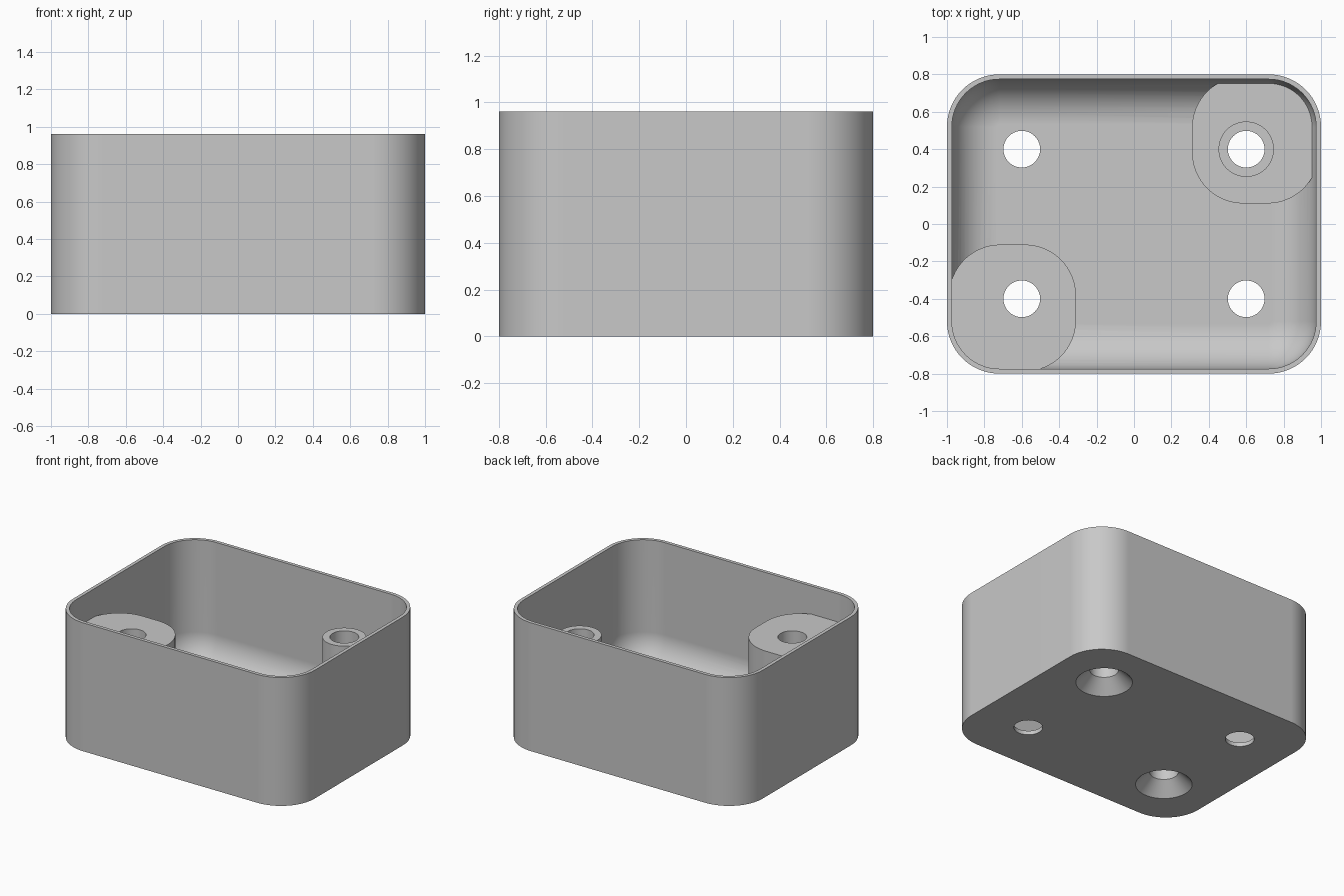
import bpy
import bmesh
from math import cos, sin, pi, radians

cube = bpy.data.objects.get("Cube")
if cube:
    bpy.data.objects.remove(cube, do_unlink=True)

LENGTH, WIDTH, HEIGHT = 2.0, 1.6, 0.96
CORNER, WALL, FLOOR, FILLET = 0.28, 0.026, 0.03, 0.24
POST_TOP, LOW_PAD_TOP = 0.75, 0.17
HOLE_X, HOLE_Y, HOLE_R = 0.6, 0.4, 0.098

grey = bpy.data.materials.new("Light grey")
grey.use_nodes = True
grey.diffuse_color = (0.58, 0.58, 0.58, 1)
grey.node_tree.nodes["Principled BSDF"].inputs["Base Color"].default_value = grey.diffuse_color


def rounded_rect(x0, x1, y0, y1, r, z, steps=16):
    """Counter-clockwise outline of a rectangle with round corners."""
    centres = [(x1 - r, y1 - r), (x0 + r, y1 - r), (x0 + r, y0 + r), (x1 - r, y0 + r)]
    points = []
    for q, (cx, cy) in enumerate(centres):
        for i in range(steps + 1):
            a = (q + i / steps) * pi / 2
            points.append((cx + r * cos(a), cy + r * sin(a), z))
    return points


def circle(x, y, r, z, steps=64):
    return [(x + r * cos(2 * pi * i / steps), y + r * sin(2 * pi * i / steps), z)
            for i in range(steps)]


def loft(name, outlines):
    """Join matching outlines into a closed, capped solid."""
    bm = bmesh.new()
    rings = [[bm.verts.new(p) for p in outline] for outline in outlines]
    for low, high in zip(rings, rings[1:]):
        for i in range(len(low)):
            j = (i + 1) % len(low)
            bm.faces.new((low[i], low[j], high[j], high[i]))
    bm.faces.new(rings[0][::-1])
    bm.faces.new(rings[-1])
    bmesh.ops.recalc_face_normals(bm, faces=bm.faces)
    mesh = bpy.data.meshes.new(name)
    bm.to_mesh(mesh)
    bm.free()
    mesh.materials.append(grey)
    obj = bpy.data.objects.new(name, mesh)
    bpy.context.collection.objects.link(obj)
    return obj


def combine(target, tool, operation):
    """Apply a boolean and discard the tool."""
    mod = target.modifiers.new(operation, 'BOOLEAN')
    mod.operation, mod.object, mod.solver = operation, tool, 'EXACT'
    bpy.context.view_layer.objects.active = target
    bpy.ops.object.modifier_apply(modifier=mod.name)
    bpy.data.objects.remove(tool, do_unlink=True)


def box_outline(inset, z):
    hx, hy = LENGTH / 2 - inset, WIDTH / 2 - inset
    return rounded_rect(-hx, hx, -hy, hy, CORNER - inset, z)


# Open box: outer wall, rim, inner wall, then the rounded inner floor edge
outlines = [box_outline(0, 0), box_outline(0, HEIGHT), box_outline(WALL, HEIGHT)]
for i in range(13):
    a = i / 12 * pi / 2
    outlines.append(box_outline(WALL + FILLET * (1 - cos(a)),
                                FLOOR + FILLET * (1 - sin(a))))
housing = loft("housing", outlines)

# Corner pads: a tall one at front, a low one at back that carries a round post
GAP = 0.012
for side, top in ((-1, POST_TOP), (1, LOW_PAD_TOP)):
    xs = sorted((side * 0.31, side * (LENGTH / 2 - GAP)))
    ys = sorted((side * 0.11, side * (WIDTH / 2 - GAP)))
    pad = loft("corner_pad", [rounded_rect(*xs, *ys, CORNER - GAP / 2, z)
                              for z in (FLOOR / 2, top)])
    combine(housing, pad, 'UNION')

post = loft("round_post", [circle(HOLE_X, HOLE_Y, 0.148, z) for z in (0.1, POST_TOP)])
combine(housing, post, 'UNION')

# Four screw holes, countersunk from below where there is a pad
for sx in (-1, 1):
    for sy in (-1, 1):
        x, y = sx * HOLE_X, sy * HOLE_Y
        profile = [(HOLE_R, -0.1), (HOLE_R, 1.1)]
        if sx == sy:
            profile = [(0.192, -0.1), (0.192, 0), (HOLE_R, 0.095), (HOLE_R, 1.1)]
        drill = loft("drill", [circle(x, y, r, z) for r, z in profile])
        combine(housing, drill, 'DIFFERENCE')

# Smooth the curves, keep real edges sharp and flat faces flat
bpy.ops.object.select_all(action='DESELECT')
housing.select_set(True)
bpy.context.view_layer.objects.active = housing
bpy.ops.object.shade_smooth_by_angle(angle=radians(30))
weighted = housing.modifiers.new("flat_faces", 'WEIGHTED_NORMAL')
weighted.keep_sharp = True
